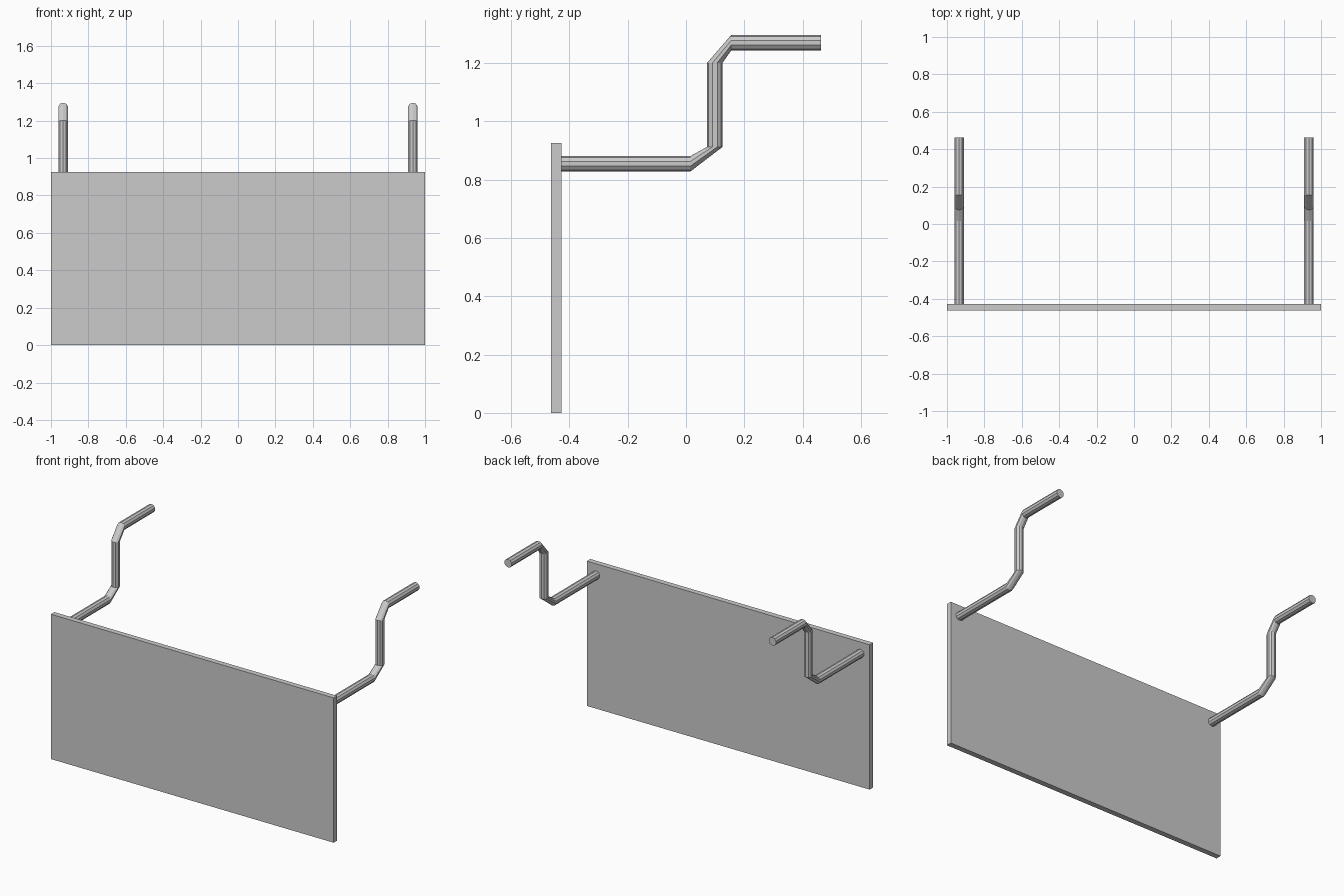
import bpy, bmesh, math
from mathutils import Vector

if "Cube" in bpy.data.objects:
    bpy.data.objects.remove(bpy.data.objects["Cube"])

SIDES = 10
R = 0.0265


def finish(name, bm):
    bmesh.ops.recalc_face_normals(bm, faces=bm.faces)
    mesh = bpy.data.meshes.new(name)
    bm.to_mesh(mesh)
    bm.free()
    obj = bpy.data.objects.new(name, mesh)
    bpy.context.collection.objects.link(obj)
    return obj


def box(name, lo, hi):
    bm = bmesh.new()
    bmesh.ops.create_cube(bm, size=1)
    for v in bm.verts:
        v.co = Vector([(a + b) / 2 + c * (b - a) for a, b, c in zip(lo, hi, v.co)])
    return finish(name, bm)


def bent_rod(name, x, path):
    # path entries: y, z, and whether the run there is vertical
    bm = bmesh.new()
    rings = []
    for y, z, vertical in path:
        ring = []
        for i in range(SIDES):
            a = 2 * math.pi * i / SIDES
            side, out = R * math.sin(a), R * math.cos(a)
            # the upper side of a level run becomes the -y side of the upright
            co = (x + side, y - out, z) if vertical else (x + side, y, z + out)
            ring.append(bm.verts.new(co))
        rings.append(ring)
    for r0, r1 in zip(rings, rings[1:]):
        for i in range(SIDES):
            j = (i + 1) % SIDES
            bm.faces.new((r0[i], r0[j], r1[j], r1[i]))
    bm.faces.new(rings[0])
    bm.faces.new(rings[-1])
    return finish(name, bm)


# Upright panel
box("panel", (-1, -0.462, 0), (1, -0.427, 0.926))

# Stepped rods behind the panel, one near each end
steps = [(-0.43, 0.854, False), (0.015, 0.854, False), (0.099, 0.912, True),
         (0.099, 1.2, True), (0.155, 1.269, False), (0.462, 1.269, False)]
for side, x in (("left", -0.935), ("right", 0.935)):
    bent_rod(side + "_rod", x, steps)
